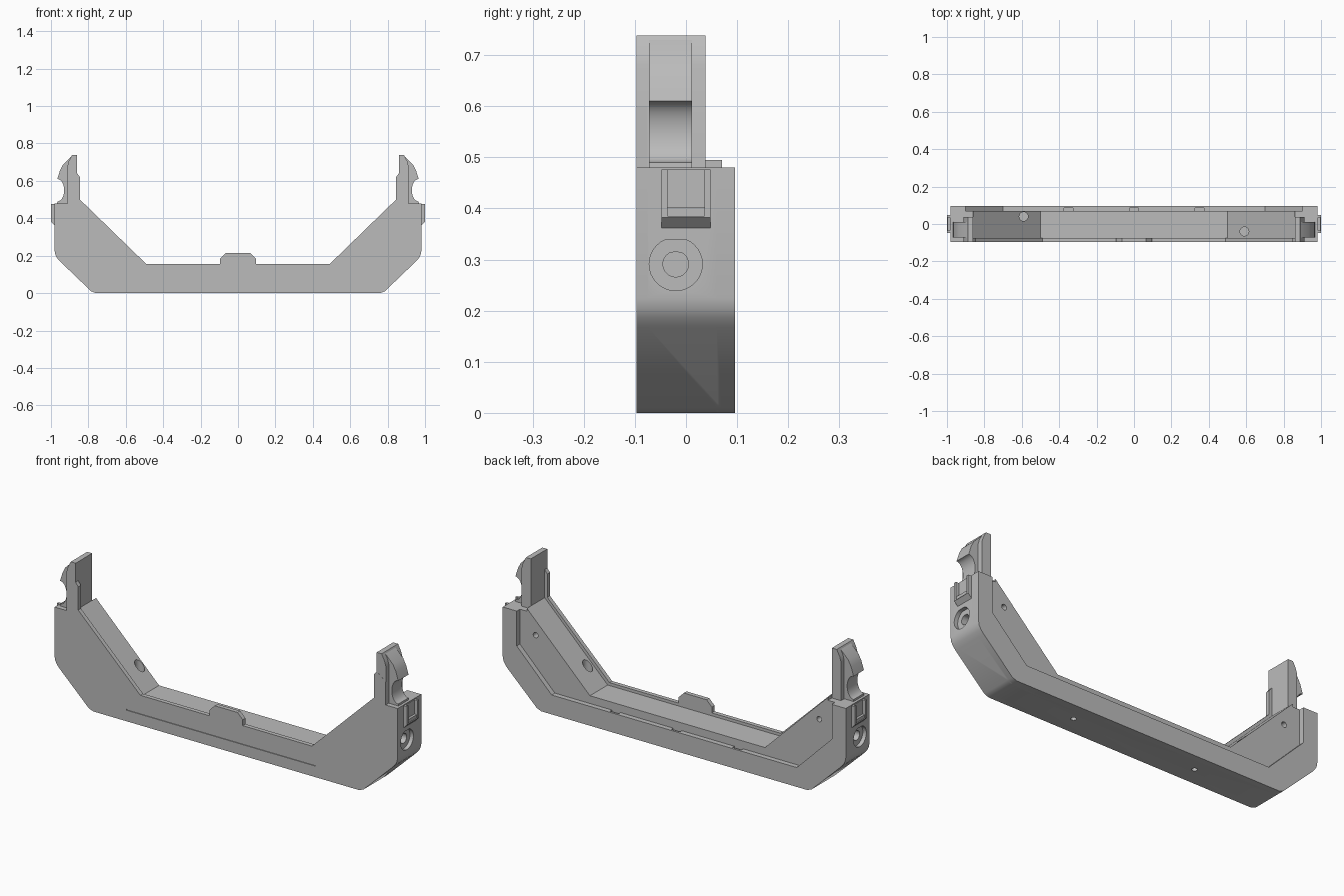
import bpy, bmesh, math
from mathutils import Matrix

if "Cube" in bpy.data.objects:
    bpy.data.objects.remove(bpy.data.objects["Cube"], do_unlink=True)

grey = bpy.data.materials.new("mid_grey")
grey.use_nodes = True
grey.diffuse_color = (0.5, 0.5, 0.5, 1)
grey.node_tree.nodes["Principled BSDF"].inputs["Base Color"].default_value = (0.5, 0.5, 0.5, 1)


def prism(name, pts, a, b, axis="y"):
    """Extrude a closed outline between a and b: (x, z) along y, (y, z) along x, (x, y) along z."""
    place = {"y": lambda p, d: (p[0], d, p[1]),
             "x": lambda p, d: (d, p[0], p[1]),
             "z": lambda p, d: (p[0], p[1], d)}[axis]
    bm = bmesh.new()
    lo = [bm.verts.new(place(p, a)) for p in pts]
    hi = [bm.verts.new(place(p, b)) for p in pts]
    bm.faces.new(lo)
    bm.faces.new(hi)
    for i in range(len(pts)):
        j = (i + 1) % len(pts)
        bm.faces.new((lo[i], lo[j], hi[j], hi[i]))
    bmesh.ops.recalc_face_normals(bm, faces=bm.faces)
    mesh = bpy.data.meshes.new(name)
    bm.to_mesh(mesh)
    bm.free()
    mesh.materials.append(grey)
    ob = bpy.data.objects.new(name, mesh)
    bpy.context.collection.objects.link(ob)
    return ob


def box(name, x0, x1, y0, y1, z0, z1):
    return prism(name, [(x0, z0), (x1, z0), (x1, z1), (x0, z1)], y0, y1)


def circle(cx, cy, r, top=1.0, n=32):
    """Circle outline, optionally flattened at the given fraction of its radius."""
    return [(cx + r * math.cos(math.tau * i / n),
             cy + r * min(math.sin(math.tau * i / n), top)) for i in range(n)]


def both(half):
    """Complete a right-hand outline with its mirror image."""
    return half + [(-x, z) for x, z in reversed(half)]


def flip(pts, s):
    return [(s * x, z) for x, z in pts]


def combine(ob, tool, op):
    bpy.context.view_layer.objects.active = ob
    mod = ob.modifiers.new(op, "BOOLEAN")
    mod.operation, mod.solver, mod.object = op, "EXACT", tool
    bpy.ops.object.modifier_apply(modifier=mod.name)
    bpy.data.objects.remove(tool, do_unlink=True)


# Shared lower outline
outer = [(0.76, 0), (0.785, 0.01), (0.95, 0.168), (0.966, 0.186),
         (0.976, 0.204), (0.98, 0.225), (0.98, 0.48)]

# Core with the inner floor and slopes
body = prism("cradle_body", both(outer + [(0.86, 0.48), (0.86, 0.495), (0.5, 0.14)]), -0.08, 0.07)

# Front wall with raised lip and centre tab
front = prism("front_wall", both(outer + [
    (0.912, 0.48), (0.912, 0.6), (0.86, 0.64), (0.845, 0.62), (0.845, 0.5),
    (0.49, 0.155), (0.095, 0.155), (0.095, 0.185), (0.065, 0.215)]), -0.097, -0.075)
combine(body, front, "UNION")

# Rear rim around the recessed back panel
rim = prism("rear_rim", both(outer + [(0.9, 0.48), (0.9, 0.3), (0.7, 0.1)]), 0.06, 0.096)
combine(body, rim, "UNION")

# Latch notches along the rim
for x in (-0.35, 0, 0.35):
    combine(body, box("notch", x - 0.025, x + 0.025, 0.07, 0.085, 0.08, 0.12), "DIFFERENCE")

# Long shallow groove across the front
combine(body, box("groove", -0.57, 0.51, -0.11, -0.093, 0.057, 0.063), "DIFFERENCE")

for s, side in ((1, "left"), (-1, "right")):
    # Stepped socket in the end, with flattened top
    for r, depth in ((0.052, 0.02), (0.025, 0.12)):
        tool = prism("socket", circle(-0.02, 0.291, r, 0.93), s * (0.98 - depth), s * 1.1, "x")
        combine(body, tool, "DIFFERENCE")
    # Hole in the slope, hole in the underside, hole in the back panel
    combine(body, prism("slope_hole", circle(s * 0.59, -s * 0.04, 0.024, n=24), 0.13, 0.4, "z"), "DIFFERENCE")
    combine(body, prism("base_hole", circle(s * 0.35, 0, 0.013, n=20), -0.1, 0.05, "z"), "DIFFERENCE")
    combine(body, prism("panel_hole", circle(s * 0.81, 0.37, 0.014, n=20), 0.03, 0.2), "DIFFERENCE")

    # Side bracket: chamfered block with an open-topped pocket
    tab = prism(side + "_side_bracket", flip([(0.97, 0.362), (0.98, 0.362), (1, 0.382),
                                              (1, 0.476), (0.97, 0.476)], s), -0.048, 0.048)
    combine(tab, box("pocket", s * 0.983, s * 1.1, -0.036, 0.036, 0.385, 0.6), "DIFFERENCE")
    prism(side + "_bracket_ledge", flip([(0.975, 0.384), (0.996, 0.384), (0.996, 0.402),
                                         (0.975, 0.402)], s), -0.037, 0.037)

    # Upright arm plate
    prism(side + "_arm", flip([(0.86, 0.4), (0.86, 0.738), (0.888, 0.738), (0.905, 0.705),
                               (0.912, 0.68), (0.912, 0.4)], s), -0.0965, 0.038)
    # Hooked latch with a rounded finger hollow
    hollow = [(0.966 - 0.037 * math.sin(math.pi * i / 14),
               0.55 + 0.06 * math.cos(math.pi * i / 14)) for i in range(15)]
    prism(side + "_latch_hook", flip([(0.88, 0.46), (0.88, 0.725), (0.892, 0.73), (0.936, 0.686),
                                      (0.952, 0.655)] + hollow + [(0.968, 0.46)], s), -0.072, 0.012)

# Smooth curved surfaces, keep hard edges
parts = [o for o in bpy.context.collection.objects if o.type == "MESH"]
bpy.ops.object.select_all(action="DESELECT")
for o in parts:
    o.select_set(True)
bpy.context.view_layer.objects.active = body
bpy.ops.object.shade_smooth_by_angle(angle=math.radians(30))
